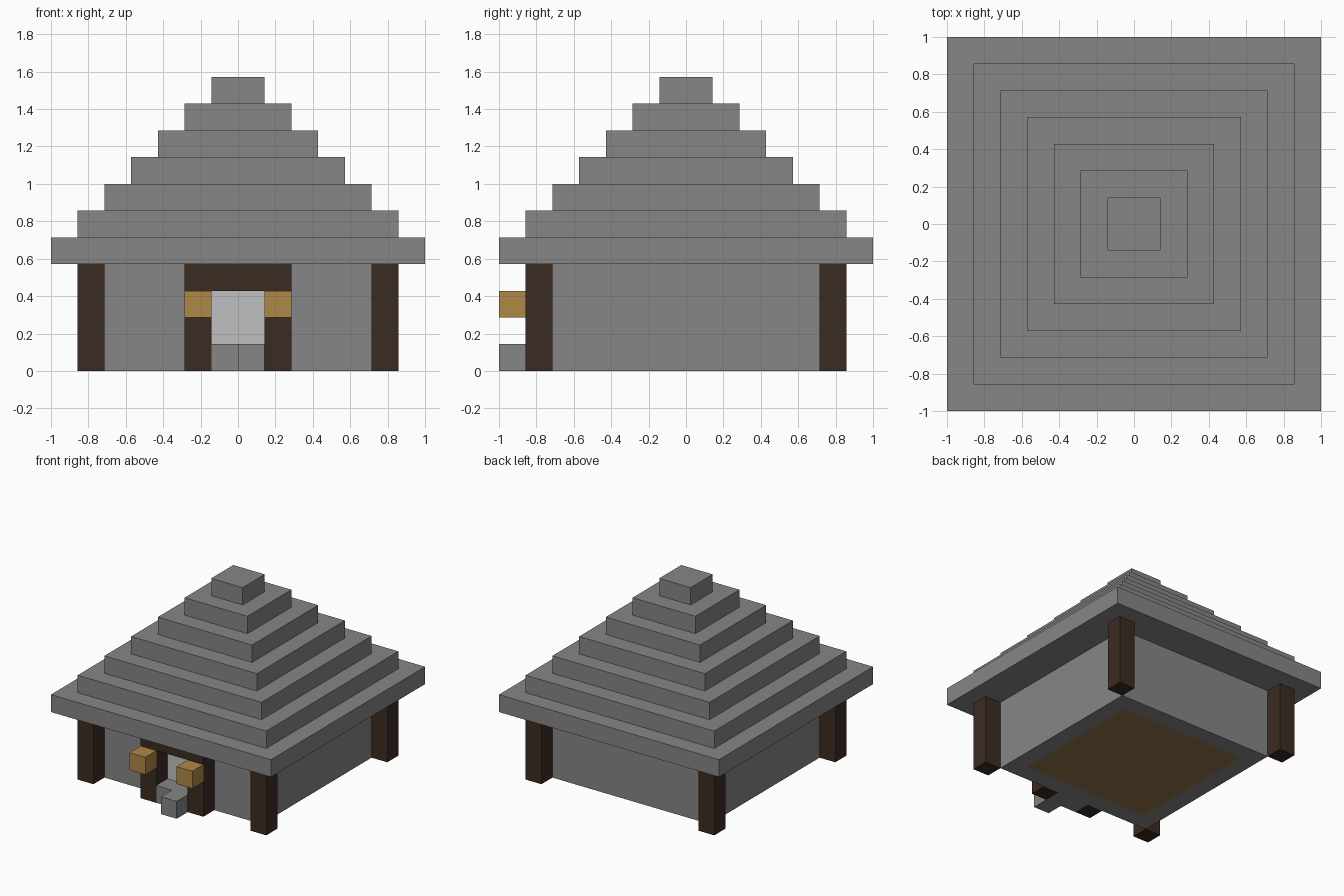
import bpy
import bmesh
from mathutils import Vector

old = bpy.data.objects.get("Cube")
if old:
    bpy.data.objects.remove(old, do_unlink=True)

U = 1 / 7  # one building block


def material(name, rgb):
    """Flat material from an sRGB colour given in 0-255."""
    lin = [((c / 255 + 0.055) / 1.055) ** 2.4 for c in rgb]
    mat = bpy.data.materials.new(name)
    mat.use_nodes = True
    mat.diffuse_color = (*lin, 1)
    mat.node_tree.nodes["Principled BSDF"].inputs["Base Color"].default_value = (*lin, 1)
    return mat


stone = material("grey stone", (134, 134, 134))
dark_wood = material("dark wood", (59, 43, 34))
plank = material("floor plank", (147, 117, 73))
lamp = material("amber lamp", (176, 136, 70))
pale = material("pale door", (192, 192, 192))


def prism(name, outline, extrude, mat):
    """Extrude a flat outline, all measured in blocks."""
    bm = bmesh.new()
    face = bm.faces.new([bm.verts.new(Vector(p) * U) for p in outline])
    grown = bmesh.ops.extrude_face_region(bm, geom=[face], use_keep_orig=True)
    moved = [g for g in grown["geom"] if isinstance(g, bmesh.types.BMVert)]
    bmesh.ops.translate(bm, verts=moved, vec=Vector(extrude) * U)
    bmesh.ops.recalc_face_normals(bm, faces=bm.faces)
    mesh = bpy.data.meshes.new(name)
    bm.to_mesh(mesh)
    bm.free()
    mesh.materials.append(mat)
    obj = bpy.data.objects.new(name, mesh)
    bpy.context.collection.objects.link(obj)
    return obj


def box(name, x, y, z, mat):
    """Box from (min, max) ranges in blocks."""
    outline = [(x[0], y[0], z[0]), (x[1], y[0], z[0]),
               (x[1], y[1], z[0]), (x[0], y[1], z[0])]
    return prism(name, outline, (0, 0, z[1] - z[0]), mat)


# Stepped roof
for i in range(7):
    r = 7 - i
    box(f"roof_tier_{i + 1}", (-r, r), (-r, r), (4 + i, 5 + i), stone)

# Walls, the front one pierced by a doorway
wall_z = (0, 4)
box("back_wall", (-5, 5), (4, 5), wall_z, stone)
front = [(-5, 0), (5, 0), (5, 4), (1, 4), (1, 1), (-1, 1), (-1, 4), (-5, 4)]
prism("front_wall", [(x, -5, z) for x, z in front], (0, 1, 0), stone)
box("door_header", (-1, 1), (-5, -4), (3, 4), stone)
box("door", (-1, 1), (-5, -4), (1, 3), pale)
box("floor", (-4, 4), (-4, 4), (0, 1), plank)

# Mirrored parts: side walls, corner posts, lamps
for side, s in (("right", -1), ("left", 1)):
    def span(a, b):
        return tuple(sorted((a * s, b * s)))
    box(f"{side}_wall", span(4, 5), (-4, 4), wall_z, stone)
    box(f"{side}_front_post", span(5, 6), (-6, -5), wall_z, dark_wood)
    box(f"{side}_back_post", span(5, 6), (5, 6), wall_z, dark_wood)
    box(f"{side}_lamp", span(1, 2), (-7, -6), (2, 3), lamp)

# Door frame
arch = [(-2, 0), (-1, 0), (-1, 3), (1, 3), (1, 0), (2, 0), (2, 4), (-2, 4)]
prism("door_frame", [(x, -6, z) for x, z in arch], (0, 1, 0), dark_wood)

# L-shaped doorstep
step = [(-1, -6), (0, -6), (0, -7), (1, -7), (1, -5), (-1, -5)]
prism("doorstep", [(x, y, 0) for x, y in step], (0, 0, 1), stone)
